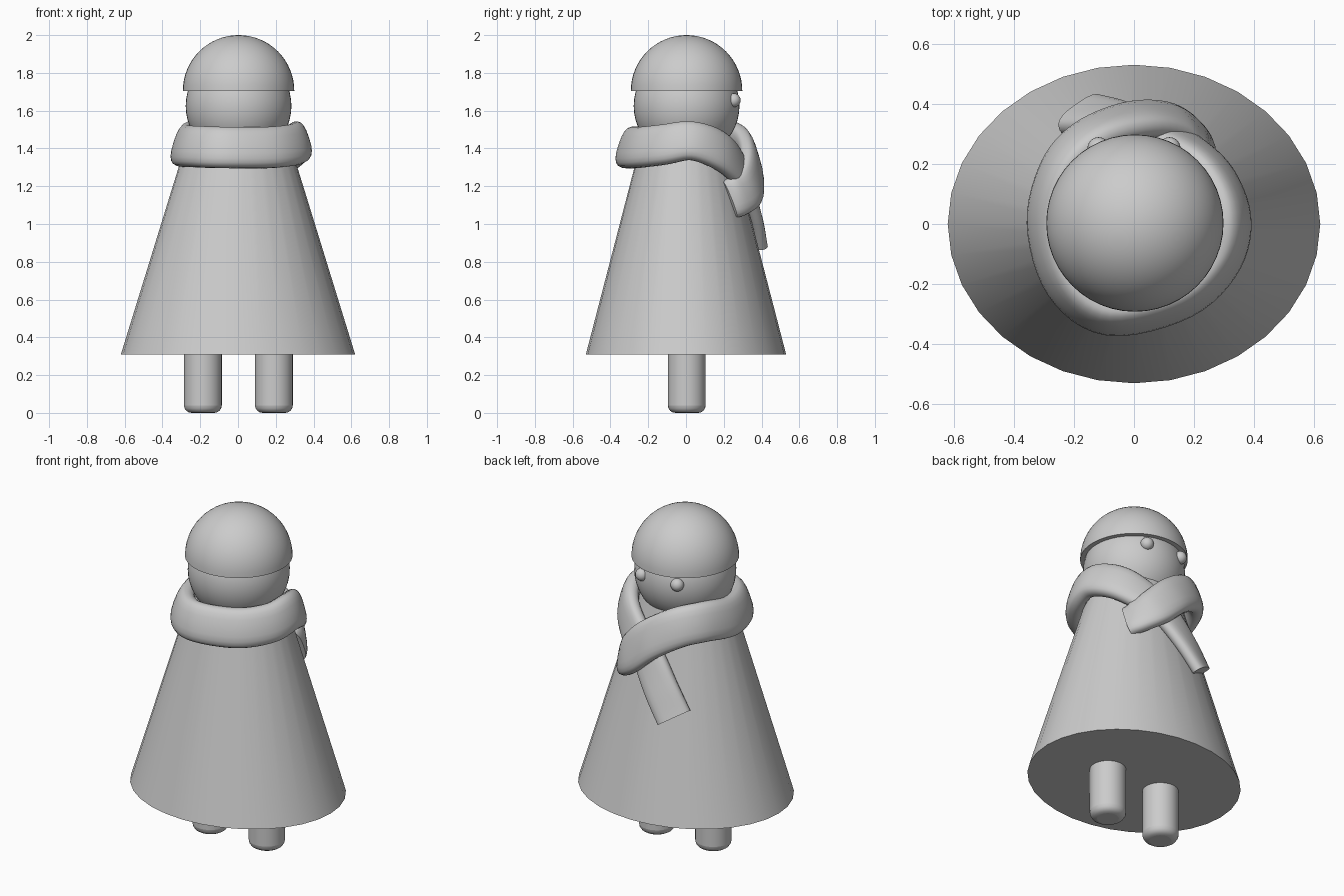
import bpy, bmesh, math
from mathutils import Vector

if "Cube" in bpy.data.objects:
    bpy.data.objects.remove(bpy.data.objects["Cube"])


def finish(obj, name, angle=40):
    obj.name = name
    bpy.ops.object.select_all(action='DESELECT')
    obj.select_set(True)
    bpy.context.view_layer.objects.active = obj
    bpy.ops.object.shade_smooth_by_angle(angle=math.radians(angle))
    return obj


def sphere(name, r, loc, seg=48, rings=24):
    bpy.ops.mesh.primitive_uv_sphere_add(segments=seg, ring_count=rings, radius=r, location=loc)
    return finish(bpy.context.object, name)


# Coat: oval truncated cone
bm = bmesh.new()
rings = []
for rx, ry, z in ((0.62, 0.53, 0.31), (0.222, 0.195, 1.6)):
    rings.append([bm.verts.new((rx * math.cos(i * math.tau / 32), ry * math.sin(i * math.tau / 32), z))
                  for i in range(32)])
for i in range(32):
    j = (i + 1) % 32
    bm.faces.new((rings[0][i], rings[0][j], rings[1][j], rings[1][i]))
bm.faces.new(rings[0][::-1])
bm.faces.new(rings[1])
mesh = bpy.data.meshes.new("coat")
bm.to_mesh(mesh)
bm.free()
coat = bpy.data.objects.new("coat", mesh)
bpy.context.collection.objects.link(coat)
finish(coat, "coat")

# Legs with rounded feet
for side, x in (("left", -0.186), ("right", 0.19)):
    bpy.ops.mesh.primitive_cylinder_add(vertices=32, radius=0.1, depth=0.4, location=(x, 0.004, 0.2))
    leg = bpy.context.object
    bev = leg.modifiers.new("round", 'BEVEL')
    bev.width, bev.segments = 0.04, 4
    finish(leg, side + "_leg")

# Head and eyes (the eyes look towards +y)
sphere("head", 0.28, (0.003, 0.003, 1.625))
for side, x in (("left", -0.118), ("right", 0.118)):
    sphere(side + "_eye", 0.037, (x, 0.252, 1.655), 24, 12)

# Cap: half sphere with a closed underside
cap = sphere("cap", 0.295, (0.003, 0.003, 1.705), 48, 32)
bm = bmesh.new()
bm.from_mesh(cap.data)
geom = bm.verts[:] + bm.edges[:] + bm.faces[:]
cut = bmesh.ops.bisect_plane(bm, geom=geom, plane_co=(0, 0, 0), plane_no=(0, 0, 1), clear_inner=True)
bmesh.ops.holes_fill(bm, edges=[e for e in bm.edges if e.is_boundary])
bm.to_mesh(cap.data)
bm.free()
finish(cap, "cap")

# Scarf: flattened section swept from the tail tip round the neck to the tucked end
# each point: x, y, z, half width, half thickness
path = [
    (-0.175, 0.365, 0.91, 0.100, 0.042),
    (-0.08, 0.350, 1.05, 0.100, 0.042),
    (0.03, 0.315, 1.20, 0.100, 0.042),
    (0.15, 0.268, 1.30, 0.105, 0.045),
    (0.265, 0.175, 1.39, 0.108, 0.048),
    (0.325, 0.03, 1.44, 0.105, 0.052),
    (0.295, -0.12, 1.42, 0.110, 0.054),
    (0.16, -0.25, 1.405, 0.112, 0.054),
    (-0.08, -0.305, 1.405, 0.112, 0.054),
    (-0.23, -0.20, 1.41, 0.112, 0.054),
    (-0.29, 0.0, 1.415, 0.112, 0.054),
    (-0.25, 0.18, 1.44, 0.112, 0.052),
    (-0.15, 0.29, 1.42, 0.112, 0.050),
    (0.0, 0.345, 1.33, 0.112, 0.048),
    (0.13, 0.340, 1.21, 0.112, 0.046),
    (0.20, 0.285, 1.155, 0.110, 0.046),
    (0.23, 0.225, 1.13, 0.105, 0.044),
]


def spline(pts, t):
    i = min(int(t), len(pts) - 2)
    u = t - i
    p1, p2 = pts[i], pts[i + 1]
    p0 = pts[i - 1] if i else 2 * p1 - p2
    p3 = pts[i + 2] if i + 2 < len(pts) else 2 * p2 - p1
    return 0.5 * (2 * p1 + (p2 - p0) * u + (2 * p0 - 5 * p1 + 4 * p2 - p3) * u * u
                  + (3 * p1 - p0 - 3 * p2 + p3) * u ** 3)


def bulge(v, e=0.75):
    return math.copysign(abs(v) ** e, v)


pts = [Vector(p) for p in path]
steps, sides = 6 * (len(pts) - 1), 20
samples = [spline(pts, k / 6) for k in range(steps + 1)]
bm = bmesh.new()
loops = []
for k, s in enumerate(samples):
    pos = s.to_3d() if len(s) == 3 else Vector(s[:3])
    a, b = samples[max(k - 1, 0)], samples[min(k + 1, steps)]
    tan = (Vector(b[:3]) - Vector(a[:3])).normalized()
    out = Vector((pos.x, pos.y, 0)).normalized() + Vector((0, 0, 0.33))
    nor = (out - tan * out.dot(tan)).normalized()
    wid = nor.cross(tan)
    loops.append([bm.verts.new(pos + wid * s[3] * bulge(math.cos(q * math.tau / sides))
                               + nor * s[4] * bulge(math.sin(q * math.tau / sides)))
                  for q in range(sides)])
for A, B in zip(loops, loops[1:]):
    for q in range(sides):
        r = (q + 1) % sides
        bm.faces.new((A[q], A[r], B[r], B[q]))
bm.faces.new(loops[0][::-1])
bm.faces.new(loops[-1])
bmesh.ops.recalc_face_normals(bm, faces=bm.faces[:])
mesh = bpy.data.meshes.new("scarf")
bm.to_mesh(mesh)
bm.free()
scarf = bpy.data.objects.new("scarf", mesh)
bpy.context.collection.objects.link(scarf)
finish(scarf, "scarf", 60)
